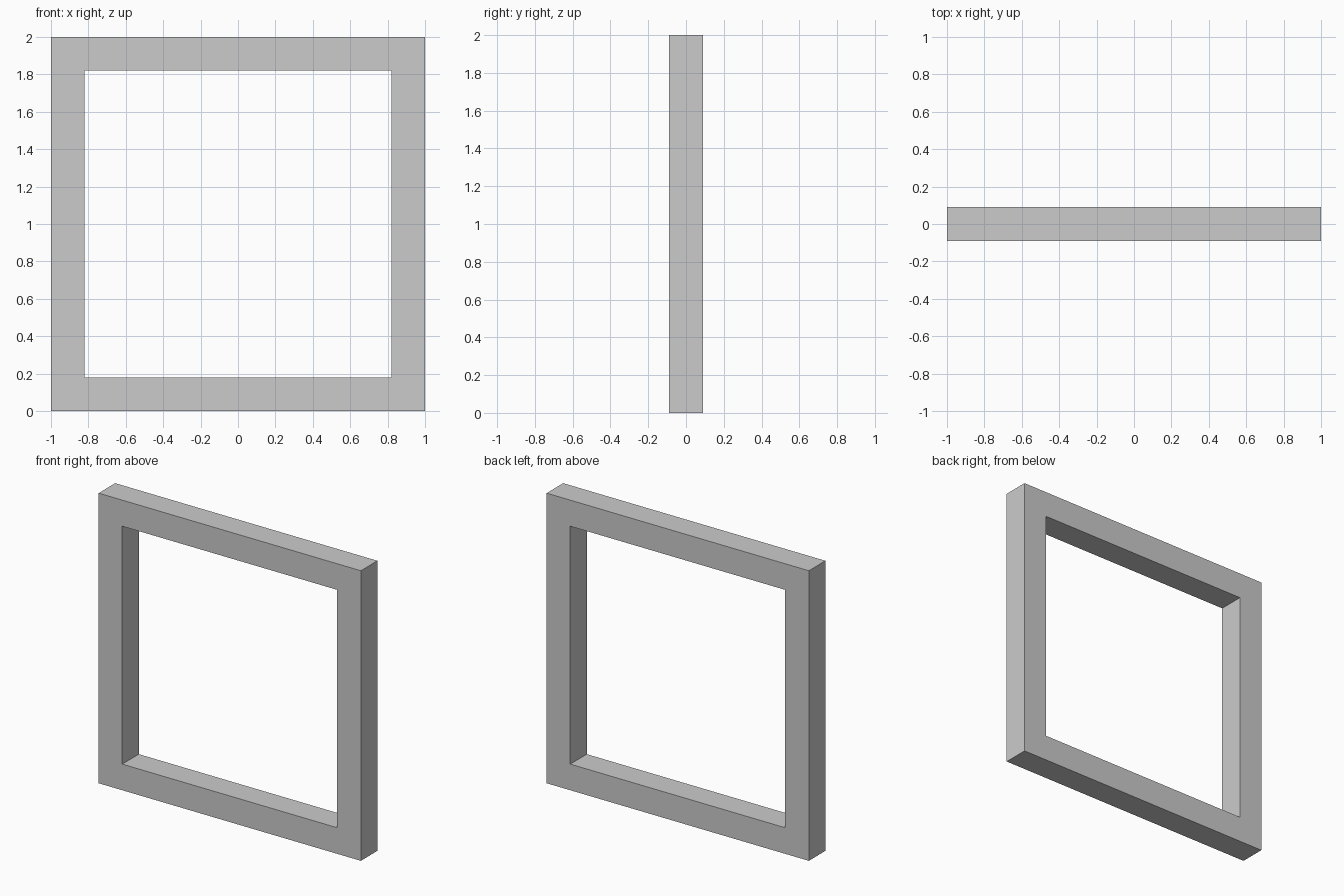
import bpy
import bmesh

if "Cube" in bpy.data.objects:
    bpy.data.objects.remove(bpy.data.objects["Cube"])

OUTER = 1.0    # half width of the frame
INNER = 0.82   # half width of the opening
DEPTH = 0.09   # half thickness
CORNERS = [(-1, -1), (1, -1), (1, 1), (-1, 1)]

bm = bmesh.new()


def ring(half, y):
    return [bm.verts.new((sx * half, y, 1.0 + sz * half)) for sx, sz in CORNERS]


# Square cross-section: front outer, front inner, back inner, back outer
rings = [ring(OUTER, -DEPTH), ring(INNER, -DEPTH),
         ring(INNER, DEPTH), ring(OUTER, DEPTH)]

# Bridge neighbouring rings into the closed square frame
for a, b in zip(rings, rings[1:] + rings[:1]):
    for i in range(4):
        j = (i + 1) % 4
        bm.faces.new((a[i], a[j], b[j], b[i]))

bmesh.ops.recalc_face_normals(bm, faces=bm.faces[:])
mesh = bpy.data.meshes.new("square_frame")
bm.to_mesh(mesh)
bm.free()
frame = bpy.data.objects.new("square_frame", mesh)
bpy.context.collection.objects.link(frame)
